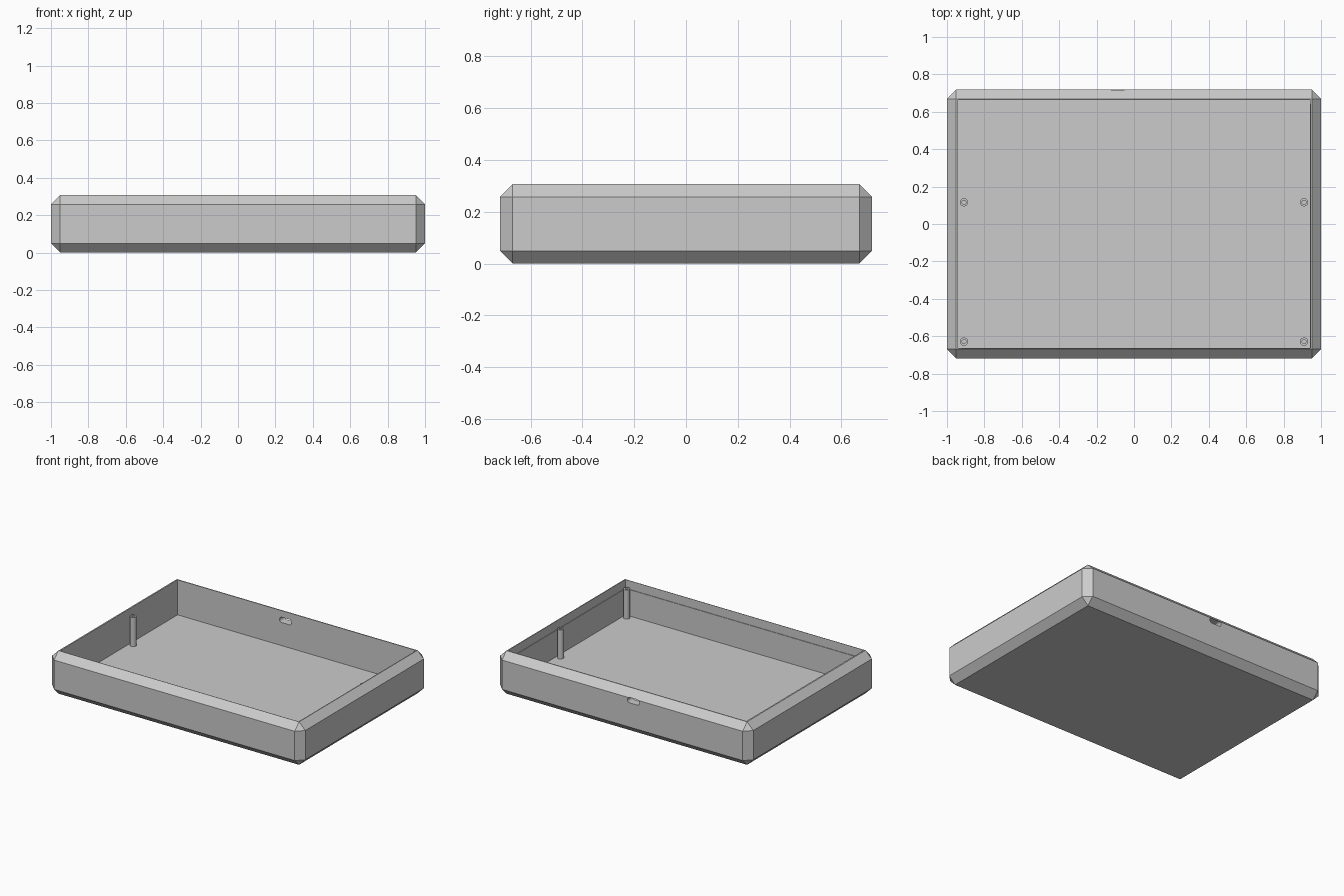
import bpy, bmesh
from mathutils import Matrix, Vector

cube = bpy.data.objects.get("Cube")
if cube:
    bpy.data.objects.remove(cube, do_unlink=True)

LENGTH, DEPTH, HEIGHT = 2.0, 1.436, 0.307
CHAMFER, WALL, FLOOR = 0.049, 0.059, 0.057
LIP_Z, LIP = 0.245, 0.004

grey = bpy.data.materials.new("plain grey")
grey.use_nodes = True
colour = (0.6, 0.6, 0.6, 1)
grey.diffuse_color = colour
grey.node_tree.nodes["Principled BSDF"].inputs["Base Color"].default_value = colour


def finish(name, bm):
    bmesh.ops.recalc_face_normals(bm, faces=bm.faces[:])
    mesh = bpy.data.meshes.new(name)
    bm.to_mesh(mesh)
    bm.free()
    mesh.materials.append(grey)
    obj = bpy.data.objects.new(name, mesh)
    bpy.context.collection.objects.link(obj)
    return obj


def box(name, low, high, bevel=0, segments=1, axis=None):
    """Box between two corners; bevels all edges, or only those along axis."""
    low, high = Vector(low), Vector(high)
    bm = bmesh.new()
    bmesh.ops.create_cube(bm, size=1, matrix=Matrix.Translation((low + high) / 2)
                          @ Matrix.Diagonal((*(high - low), 1)))
    if bevel:
        edges = [e for e in bm.edges if axis is None
                 or abs((e.verts[1].co - e.verts[0].co).normalized()[axis]) > 0.9]
        bmesh.ops.bevel(bm, geom=edges, offset=bevel, segments=segments,
                        profile=0.5, affect='EDGES')
    return finish(name, bm)


def cut(target, cutter):
    cutter.hide_render = True
    mod = target.modifiers.new("cut", 'BOOLEAN')
    mod.operation, mod.solver, mod.object = 'DIFFERENCE', 'EXACT', cutter
    bpy.context.view_layer.objects.active = target
    bpy.ops.object.modifier_apply(modifier=mod.name)
    bpy.data.objects.remove(cutter, do_unlink=True)


# Chamfered tray body
hx, hy = LENGTH / 2, DEPTH / 2
ix, iy = hx - WALL, hy - WALL + 0.003
tray = box("tray", (-hx, -hy, 0), (hx, hy, HEIGHT), CHAMFER)

# Open cavity, with a shallow step near the rim of the front and left walls
cut(tray, box("cavity", (-ix, -iy, FLOOR), (ix, iy, HEIGHT + 0.2)))
cut(tray, box("lip_step", (-ix + 0.02, -iy - LIP, LIP_Z),
              (ix + LIP, iy - 0.02, HEIGHT + 0.2)))

# Rounded cable slot through the back wall
cut(tray, box("cable_slot", (-0.135, iy - 0.05, 0.222), (-0.04, hy + 0.05, 0.26),
              0.0185, 6, axis=1))


# Hollow screw posts
def post(name, x, y, top=0.265, radius=0.022, bore=0.011):
    bm = bmesh.new()
    base = FLOOR - 0.005
    bmesh.ops.create_cone(bm, cap_ends=True, segments=24, radius1=radius, radius2=radius,
                          depth=top - base,
                          matrix=Matrix.Translation((x, y, (top + base) / 2)))
    cap = max(bm.faces, key=lambda f: f.calc_center_median().z)
    bmesh.ops.inset_region(bm, faces=[cap], thickness=radius - bore)
    hole = bmesh.ops.extrude_face_region(bm, geom=[cap])["geom"]
    bmesh.ops.translate(bm, vec=(0, 0, FLOOR + 0.002 - top),
                        verts=[v for v in hole if isinstance(v, bmesh.types.BMVert)])
    if cap.is_valid:
        bmesh.ops.delete(bm, geom=[cap], context='FACES_ONLY')
    obj = finish(name, bm)
    bpy.ops.object.select_all(action='DESELECT')
    obj.select_set(True)
    bpy.context.view_layer.objects.active = obj
    bpy.ops.object.shade_smooth_by_angle()


for side, x in (("left", 0.909), ("right", -0.909)):
    for place, y in (("front", -0.629), ("middle", 0.116)):
        post(f"{place}_{side}_post", x, y)
